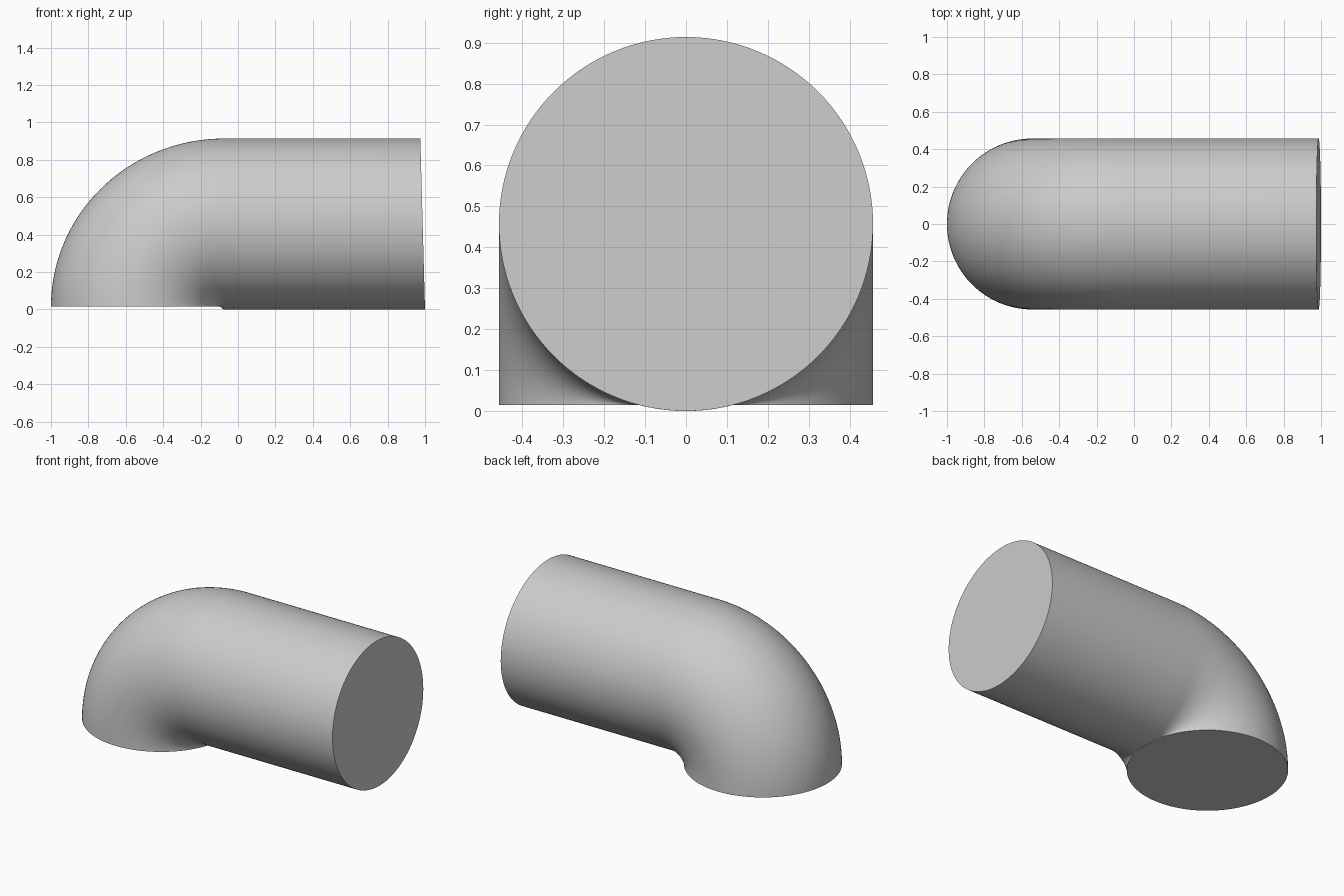
import bpy
import bmesh
from math import sin, cos, pi, radians

cube = bpy.data.objects.get("Cube")
if cube:
    bpy.data.objects.remove(cube, do_unlink=True)

RADIUS = 0.457       # pipe radius
SIDES = 128          # points around the pipe
BEND_STEPS = 48      # rings along the elbow
SWEEP = radians(88.43)
BASE_Z = 0.015       # height of the open foot of the elbow
END_X = 0.9873

# Plain grey material
grey = bpy.data.materials.new("plain grey")
grey.use_nodes = True
colour = (0.6, 0.6, 0.6, 1)
grey.diffuse_color = colour
grey.node_tree.nodes["Principled BSDF"].inputs["Base Color"].default_value = colour


def add_ring(bm, cx, cz, angle):
    """Circle across the pipe; angle 0 lies flat, 90 degrees stands upright."""
    ring = []
    for i in range(SIDES):
        t = 2 * pi * i / SIDES
        out, side = RADIUS * cos(t), RADIUS * sin(t)
        ring.append(bm.verts.new((cx - out * cos(angle), side, cz + out * sin(angle))))
    return ring


bm = bmesh.new()
rings = []

# Elbow: rings turned along a quarter arc
bend_x = RADIUS - 1 + 0.47
for k in range(BEND_STEPS + 1):
    a = SWEEP * k / BEND_STEPS
    rings.append(add_ring(bm, bend_x - 0.47 * cos(a), BASE_Z + 0.442 * sin(a), a))

# Straight pipe: the last tilted ring carried along x
rings.append(add_ring(bm, END_X, RADIUS, SWEEP))

# Skin between rings, and flat end caps
for lower, upper in zip(rings, rings[1:]):
    for i in range(SIDES):
        j = (i + 1) % SIDES
        bm.faces.new((lower[i], lower[j], upper[j], upper[i]))
caps = [bm.faces.new(rings[0][::-1]), bm.faces.new(rings[-1])]

# Smooth wall with crisp cap rims
bm.normal_update()
if caps[0].normal.z > 0:
    bmesh.ops.reverse_faces(bm, faces=bm.faces[:])
for face in bm.faces:
    face.smooth = face not in caps
for cap in caps:
    for edge in cap.edges:
        edge.smooth = False

mesh = bpy.data.meshes.new("elbow_pipe")
bm.to_mesh(mesh)
bm.free()
mesh.materials.append(grey)
pipe = bpy.data.objects.new("elbow_pipe", mesh)
bpy.context.collection.objects.link(pipe)
